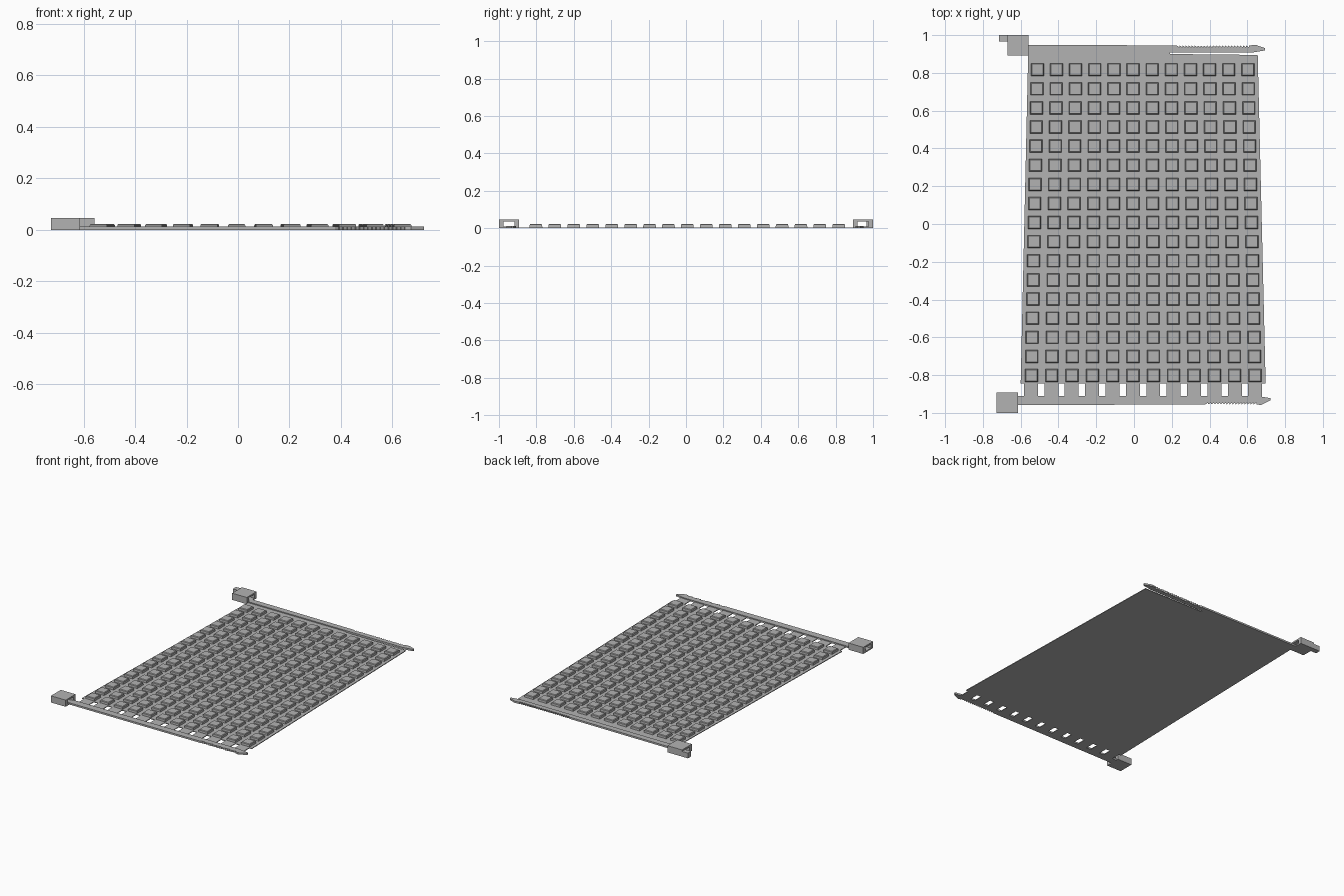
import bpy, bmesh

cube = bpy.data.objects.get("Cube")
if cube:
    bpy.data.objects.remove(cube, do_unlink=True)

grey = bpy.data.materials.new("plain grey")
grey.use_nodes = True
colour = (0.45, 0.45, 0.45, 1)
grey.diffuse_color = colour
grey.node_tree.nodes["Principled BSDF"].inputs["Base Color"].default_value = colour


def finish(name, bm):
    bmesh.ops.recalc_face_normals(bm, faces=bm.faces)
    mesh = bpy.data.meshes.new(name)
    bm.to_mesh(mesh)
    bm.free()
    mesh.materials.append(grey)
    obj = bpy.data.objects.new(name, mesh)
    bpy.context.collection.objects.link(obj)
    return obj


def prism(bm, outline, z0, z1):
    """Extrude a flat outline from z0 to z1."""
    face = bm.faces.new([bm.verts.new((x, y, z0)) for x, y in outline])
    moved = bmesh.ops.extrude_face_region(bm, geom=[face])["geom"]
    for v in moved:
        if isinstance(v, bmesh.types.BMVert):
            v.co.z = z1


def box(bm, x0, x1, y0, y1, z0, z1):
    prism(bm, [(x0, y0), (x1, y0), (x1, y1), (x0, y1)], z0, z1)


def column_x(col, y):
    """Columns fan out slightly towards the front."""
    return -0.005 + (col - 5) * (0.1045 - 0.0039 * y)


COLUMNS, ROWS = 12, 17
SHEET = 0.005

# Thin tapering sheet, with a long slit at its back right corner
bm = bmesh.new()
prism(bm, [(-0.60, -0.845), (0.697, -0.845), (0.655, 0.895), (0.19, 0.9),
           (0.19, 0.91), (-0.56, 0.91)], 0, SHEET)
finish("sheet", bm)

# Raised square studs with drafted sides
bm = bmesh.new()
for row in range(ROWS):
    y = 0.817 - row * 0.1012
    for col in range(COLUMNS):
        x = column_x(col, y)
        rings = []
        for half, z in ((0.034, SHEET - 0.001), (0.033, 0.019), (0.029, 0.023)):
            rings.append([bm.verts.new((x + sx * half, y + sy * half, z))
                          for sx, sy in ((-1, -1), (1, -1), (1, 1), (-1, 1))])
        for low, high in zip(rings, rings[1:]):
            for k in range(4):
                bm.faces.new((low[k], low[k - 1], high[k - 1], high[k]))
        bm.faces.new(rings[-1])
finish("studs", bm)

# Tabs joining the sheet to the front strap
bm = bmesh.new()
for col in range(COLUMNS):
    x = column_x(col, -0.88)
    box(bm, x - 0.038, x + 0.036, -0.915, -0.84, 0, SHEET)
finish("front_tabs", bm)


def strap(name, x0, x_tip, y_in, y_out, tooth_start, tooth_end):
    """Strap with a toothed outer edge and a tapered tip."""
    out = 1 if y_out > y_in else -1
    outline = [(x0, y_in), (x_tip - 0.07, y_in), (x_tip, y_in + 0.012 * out),
               (x_tip, y_in + 0.024 * out), (x_tip - 0.05, y_out + 0.004 * out),
               (tooth_end, y_out)]
    pitch = 0.016
    for i in range(round((tooth_end - tooth_start) / pitch)):
        x = tooth_end - i * pitch
        outline += [(x - 0.003, y_out - 0.009 * out), (x - pitch, y_out)]
    outline.append((x0, y_out + 0.004 * out))
    bm = bmesh.new()
    prism(bm, outline, 0, 0.012)
    finish(name, bm)


strap("back_strap", -0.57, 0.693, 0.907, 0.945, 0.23, 0.61)
strap("front_strap", -0.63, 0.722, -0.91, -0.955, 0.38, 0.65)


def buckle(name, x0, y_mid):
    """Open-ended square loop that the strap threads through."""
    x1, y0, y1 = x0 + 0.112, y_mid - 0.0535, y_mid + 0.0535
    bm = bmesh.new()
    box(bm, x0, x1, y0, y1, 0.036, 0.046)
    box(bm, x0, x1, y0, y1, 0, 0.009)
    box(bm, x0, x1, y0, y0 + 0.024, 0.009, 0.036)
    box(bm, x0, x1, y1 - 0.024, y1, 0.009, 0.036)
    return finish(name, bm)


buckle("back_buckle", -0.67, 0.9465)
buckle("front_buckle", -0.727, -0.9465)

# Small catch behind the back buckle
bm = bmesh.new()
box(bm, -0.715, -0.668, 0.965, 1.0, 0, 0.036)
finish("back_catch", bm)
